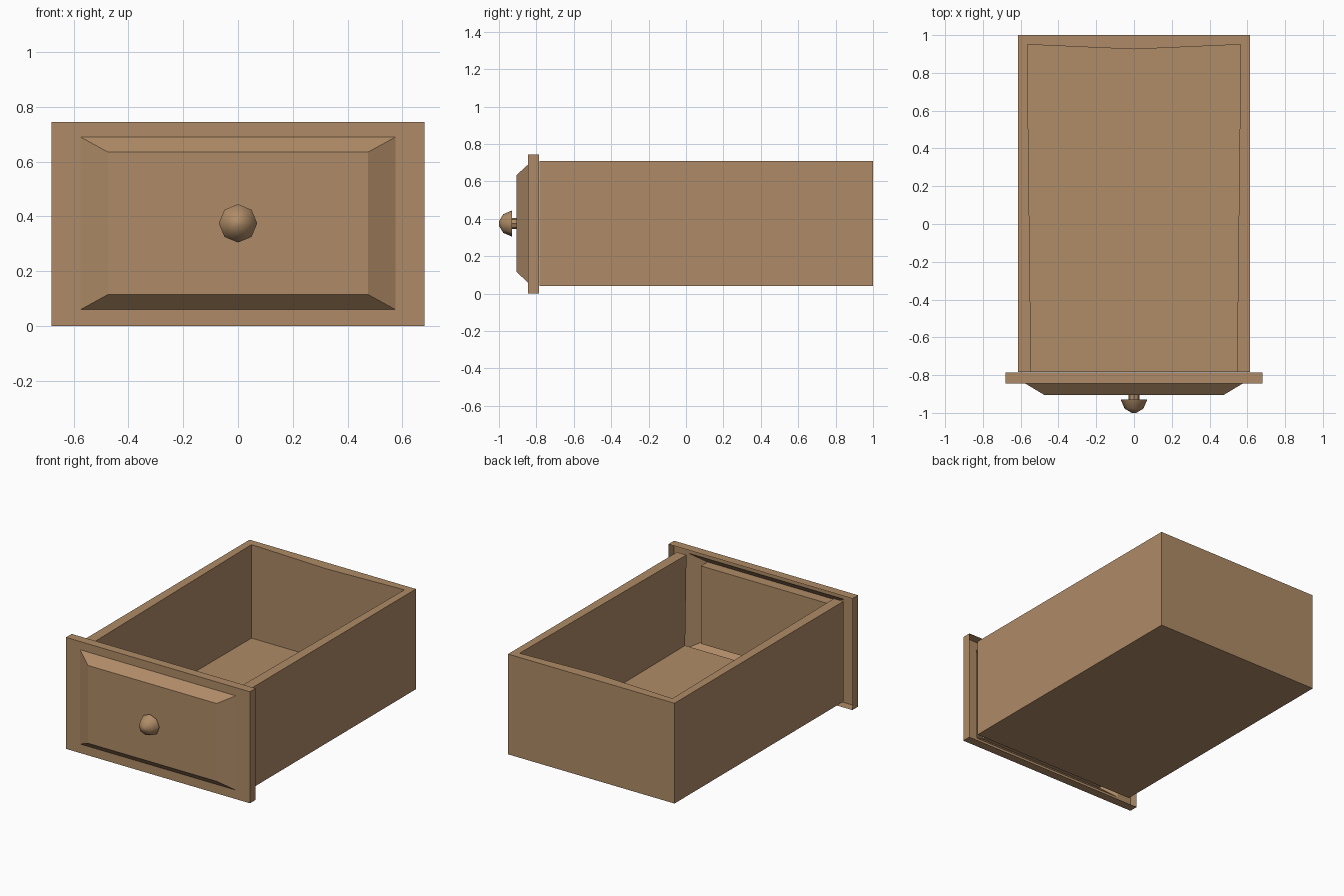
import bpy, math

if "Cube" in bpy.data.objects:
    bpy.data.objects.remove(bpy.data.objects["Cube"])

wood = bpy.data.materials.new("brown_wood")
wood.diffuse_color = (0.43, 0.26, 0.135, 1)
wood.use_nodes = True
wood.node_tree.nodes["Principled BSDF"].inputs["Base Color"].default_value = wood.diffuse_color


def make(name, verts, faces):
    me = bpy.data.meshes.new(name)
    me.from_pydata(verts, [], faces)
    me.update()
    me.materials.append(wood)
    ob = bpy.data.objects.new(name, me)
    bpy.context.collection.objects.link(ob)
    return ob


def rect_loft(name, sections, cap_front=False, cap_back=False):
    """Join rectangles (half width, bottom, top, y) running from back to front."""
    v = []
    for w, lo, hi, y in sections:
        v += [(-w, y, lo), (w, y, lo), (w, y, hi), (-w, y, hi)]
    f = [(4 * i + k, 4 * i + (k + 1) % 4, 4 * i + 4 + (k + 1) % 4, 4 * i + 4 + k)[::-1]
         for i in range(len(sections) - 1) for k in range(4)]
    n = len(v)
    if cap_front:
        f.append((n - 4, n - 3, n - 2, n - 1))
    if cap_back:
        f.append((3, 2, 1, 0))
    return make(name, v, f)


def lathe(name, profile, sides, zc):
    """Turn (radius, y) points about a y axis at height zc; closes both ends."""
    v, f = [], []
    for r, y in profile:
        for k in range(sides):
            a = 2 * math.pi * k / sides
            v.append((r * math.cos(a), y, zc + r * math.sin(a)))
    for i in range(len(profile) - 1):
        for k in range(sides):
            j = (k + 1) % sides
            f.append((i * sides + k, i * sides + j, (i + 1) * sides + j, (i + 1) * sides + k)[::-1])
    f.append(tuple(range(sides))[::-1])
    f.append(tuple(range(len(v) - sides, len(v))))
    return make(name, v, f)


# Front panel: open-backed shell with a bevelled raised field
rect_loft("front_panel", [(0.68, 0, 0.745, -0.785), (0.68, 0, 0.745, -0.845),
                          (0.575, 0.06, 0.69, -0.845), (0.475, 0.115, 0.635, -0.905)])
# Centre block filling the raised field
rect_loft("panel_centre", [(0.475, 0.115, 0.635, -0.836), (0.475, 0.115, 0.635, -0.905)],
          True, True)

# Drawer box: outer box with a slightly tapered inside, open at top and front
F, B, W, LO, HI = -0.783, 1.0, 0.615, 0.04, 0.71
outer = [(-W, F), (-W, B), (W, B), (W, F)]
inner_top = [(-0.545, F), (-0.565, 0.95), (0, 0.925), (0.565, 0.95), (0.545, F)]
inner_low = [(-0.555, F), (-0.565, 0.95), (0, 0.95), (0.565, 0.95), (0.555, F)]
verts = [(x, y, LO) for x, y in outer] + [(x, y, HI) for x, y in outer]
verts += [(x, y, HI) for x, y in inner_top]
verts += [(x, y, 0.102 if y < 0 else 0.085) for x, y in inner_low]
faces = [(0, 1, 2, 3), (0, 4, 5, 1), (1, 5, 6, 2), (2, 6, 7, 3),   # bottom, sides, back
         (4, 8, 9, 5), (5, 9, 10), (5, 10, 6), (6, 10, 11), (6, 11, 12, 7),  # rim
         (13, 17, 16, 15, 14),                                      # floor
         (0, 13, 8, 4), (0, 3, 17, 13), (3, 7, 12, 17)]             # front ends
faces += [(8 + i, 13 + i, 14 + i, 9 + i) for i in range(4)]         # inner walls
box = make("drawer_box", verts, faces)

# Knob: stem and eight-sided domed head
lathe("knob_stem", [(0.03, -0.90), (0.03, -0.935)], 8, 0.375)
head = lathe("knob_head", [(0.07, -0.93), (0.05, -0.977), (0.012, -1.0)], 8, 0.375)

# Consistent outward normals on the closed parts
for ob in bpy.data.objects:
    bpy.ops.object.select_all(action='DESELECT')
    ob.select_set(True)
    bpy.context.view_layer.objects.active = ob
    if ob.name != "front_panel":
        bpy.ops.object.mode_set(mode='EDIT')
        bpy.ops.mesh.select_all(action='SELECT')
        bpy.ops.mesh.normals_make_consistent(inside=False)
        bpy.ops.object.mode_set(mode='OBJECT')
    if ob.name == "knob_head":
        bpy.ops.object.shade_smooth_by_angle(angle=math.radians(60))
